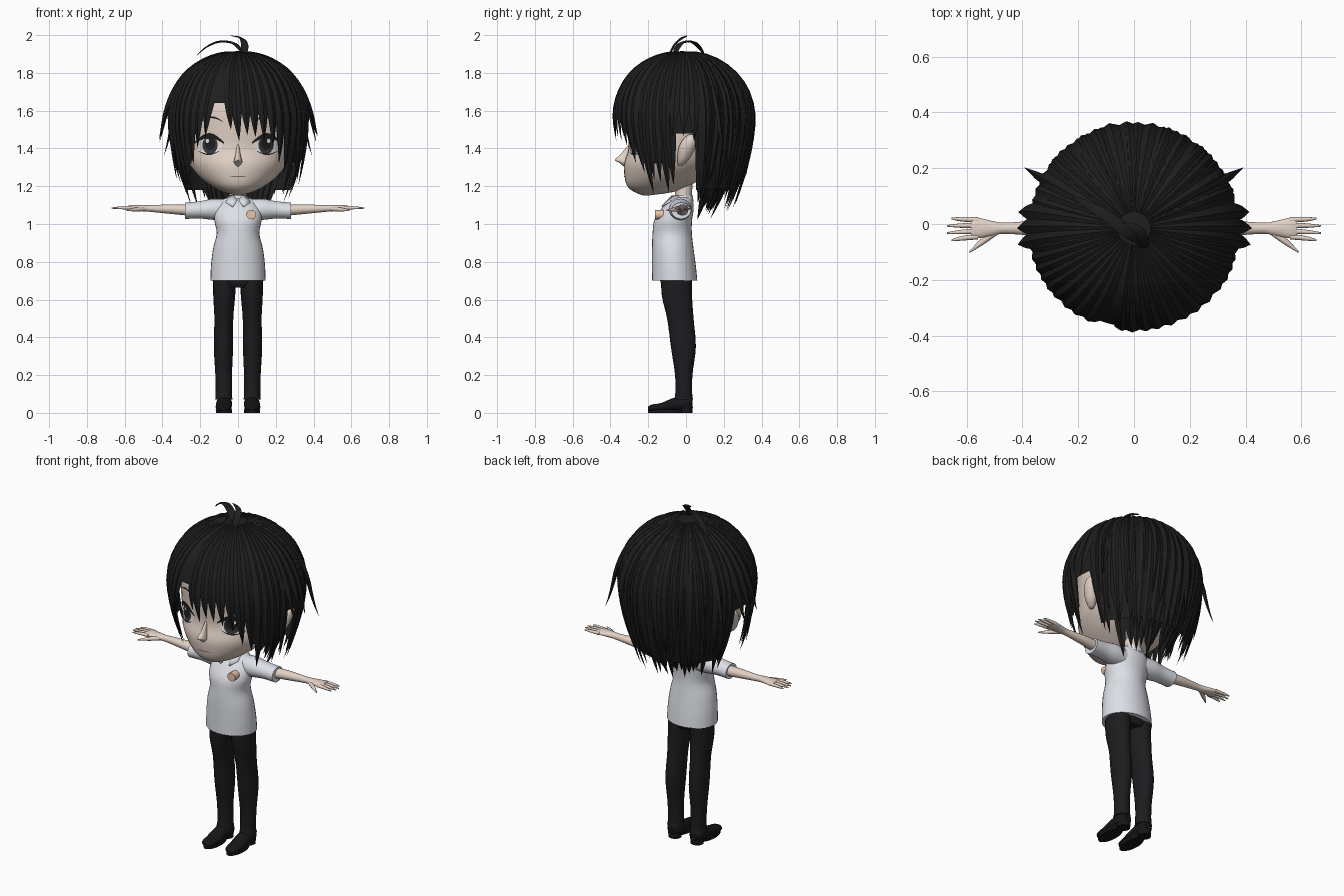
import bpy, bmesh, math, random
from mathutils import Vector
from mathutils.bvhtree import BVHTree

random.seed(4)
if "Cube" in bpy.data.objects:
    bpy.data.objects.remove(bpy.data.objects["Cube"])


def material(name, r, g, b):
    m = bpy.data.materials.new(name)
    m.use_nodes = True
    m.diffuse_color = (r, g, b, 1)
    m.node_tree.nodes["Principled BSDF"].inputs["Base Color"].default_value = (r, g, b, 1)
    return m


skin = material("skin", .76, .64, .56)
white_cloth = material("white cloth", .8, .82, .88)
hair_black = material("hair black", .013, .013, .013)
trouser_black = material("trouser black", .012, .012, .014)
shoe_black = material("shoe black", .008, .008, .01)
eye_white = material("eye white", .85, .84, .82)
iris_grey = material("iris grey", .04, .04, .045)
lip_brown = material("lip brown", .25, .15, .12)
badge_tan = material("badge tan", .8, .55, .38)


def finish(name, bm, mat, mirror=False, angle=40):
    bmesh.ops.remove_doubles(bm, verts=bm.verts, dist=.00005)
    bmesh.ops.recalc_face_normals(bm, faces=bm.faces)
    mesh = bpy.data.meshes.new(name)
    bm.to_mesh(mesh)
    bm.free()
    mesh.materials.append(mat)
    ob = bpy.data.objects.new(name, mesh)
    bpy.context.collection.objects.link(ob)
    bpy.ops.object.select_all(action='DESELECT')
    ob.select_set(True)
    bpy.context.view_layer.objects.active = ob
    bpy.ops.object.shade_smooth_by_angle(angle=math.radians(angle))
    if mirror:
        ob.modifiers.new("mirror", 'MIRROR')
    return ob


def skin_rings(bm, rings, caps=True):
    rows = [[bm.verts.new(p) for p in ring] for ring in rings]
    n = len(rows[0])
    for a, b in zip(rows, rows[1:]):
        for i in range(n):
            bm.faces.new((a[i], a[(i + 1) % n], b[(i + 1) % n], b[i]))
    if caps:
        bm.faces.new(rows[0])
        bm.faces.new(rows[-1])


def spline(keys, steps):
    """Smooth interpolation through a list of tuples."""
    out = []
    for i in range(len(keys) - 1):
        quad = [keys[max(i - 1, 0)], keys[i], keys[i + 1], keys[min(i + 2, len(keys) - 1)]]
        for k in range(steps):
            t = k / steps
            out.append([b + t * ((c - a) + t * ((2 * a - 5 * b + 4 * c - d) + t * (3 * (b - c) + d - a))) / 2
                        for a, b, c, d in zip(*quad)])
    return out + [list(keys[-1])]


def add_tube(bm, axis, keys, steps=4, sides=24):
    """Loft ellipses along an axis; a key is (position, centre, centre, radius, radius)."""
    rings = []
    for t, c, d, r, q in spline(keys, steps):
        ring = []
        for i in range(sides):
            a = math.tau * i / sides
            u, v = c + r * math.cos(a), d + q * math.sin(a)
            ring.append({'x': (t, u, v), 'y': (u, t, v), 'z': (u, v, t)}[axis])
        rings.append(ring)
    skin_rings(bm, rings)


def tube(name, mat, axis, keys, mirror=False, **options):
    bm = bmesh.new()
    add_tube(bm, axis, keys, **options)
    return finish(name, bm, mat, mirror)


# Head, nose, ears and neck
head = tube("head", skin, 'z', [
    (1.152, 0, -.21, .015, .02), (1.17, 0, -.17, .08, .105), (1.2, 0, -.15, .14, .16),
    (1.25, 0, -.11, .205, .215), (1.32, 0, -.07, .26, .258), (1.4, 0, -.04, .285, .265),
    (1.5, 0, -.02, .3, .29), (1.62, 0, -.01, .3, .3), (1.75, 0, 0, .25, .25), (1.86, 0, 0, .1, .1)],
    sides=40)
tube("nose", skin, 'z', [(1.3, 0, -.32, .004, .004), (1.325, 0, -.325, .022, .03), (1.34, 0, -.33, .02, .046),
                         (1.37, 0, -.315, .013, .03), (1.42, 0, -.3, .005, .005)], sides=16)
tube("ears", skin, 'z', [(1.31, .275, -.03, .012, .012), (1.34, .29, -.015, .028, .03), (1.4, .305, .005, .038, .045),
                         (1.45, .31, .025, .035, .04), (1.475, .305, .03, .012, .012)], True, sides=16)
tube("neck", skin, 'z', [(1.08, 0, -.015, .048, .045), (1.25, 0, -.01, .045, .045)])

# Painted face details: thin patches projected onto the face
face_tree = BVHTree.FromObject(head, bpy.context.evaluated_depsgraph_get())


def patch(name, mat, shape, lift, mirror=True, nu=24, nv=4):
    bm = bmesh.new()
    rows = []
    for j in range(nv + 1):
        row = []
        for i in range(nu + 1):
            x, z = shape(i / nu, j / nv)
            hit = face_tree.ray_cast(Vector((x, -1, z)), Vector((0, 1, 0)))[0]
            row.append(bm.verts.new((x, hit.y - lift, z)))
        rows.append(row)
    for a, b in zip(rows, rows[1:]):
        for i in range(nu):
            bm.faces.new((a[i], a[i + 1], b[i + 1], b[i]))
    return finish(name, bm, mat, mirror)


def disc(cx, cz, rx, rz):
    return lambda u, v: (cx + rx * v * math.cos(math.tau * u), cz + rz * v * math.sin(math.tau * u))


def stroke(x0, x1, z, arch, thick):
    return lambda u, v: (x0 + (x1 - x0) * u,
                         z + arch * math.sin(math.pi * u) + thick * v * math.sin(math.pi * (.1 + .8 * u)))


patch("eye_whites", eye_white, disc(.15, 1.415, .066, .048), .003)
patch("irises", iris_grey, disc(.148, 1.418, .04, .048), .005)
patch("pupils", hair_black, disc(.148, 1.425, .028, .034), .007)
patch("eye_highlights", eye_white, disc(.162, 1.44, .009, .011), .009)
patch("upper_lashes", hair_black, stroke(.075, .23, 1.425, .03, .026), .008)
patch("lower_lashes", hair_black, stroke(.1, .21, 1.385, -.02, .007), .007)
patch("eyebrows", hair_black, stroke(.08, .2, 1.54, .02, .01), .004)
patch("mouth", lip_brown, stroke(-.045, .045, 1.252, -.004, .006), .004, False)

# Shirt: body, sleeves, collar and badge
tube("shirt_body", white_cloth, 'z', [
    (.7, 0, -.06, .146, .12), (.78, 0, -.064, .143, .116), (.87, 0, -.07, .132, .11),
    (.95, 0, -.073, .113, .104), (1.02, 0, -.068, .125, .1), (1.08, 0, -.045, .122, .086),
    (1.12, 0, -.03, .095, .066), (1.14, 0, -.02, .06, .05)], sides=32)
tube("sleeves", white_cloth, 'x', [(.05, -.03, 1.075, .055, .055), (.13, -.03, 1.078, .06, .056),
                                   (.2, -.028, 1.075, .052, .046), (.28, -.026, 1.07, .052, .043)], True)
tube("collar_band", white_cloth, 'z', [(1.115, 0, -.022, .068, .062), (1.15, 0, -.018, .056, .054)])
bm = bmesh.new()
bm.faces.new([bm.verts.new(p) for p in
              ((.004, -.09, 1.125), (.03, -.13, 1.095), (.065, -.09, 1.115), (.055, -.04, 1.15), (.02, -.075, 1.15))])
finish("collar_flaps", bm, white_cloth, True).modifiers.new("thickness", 'SOLIDIFY').thickness = .008
tube("badge", badge_tan, 'y', [(-.164, .07, 1.05, .025, .025), (-.12, .07, 1.05, .025, .025)], sides=16)

# Arms with hands
bm = bmesh.new()
add_tube(bm, 'x', [(.24, -.022, 1.072, .034, .03), (.34, -.016, 1.078, .028, .026), (.46, -.015, 1.082, .02, .018),
                   (.5, -.016, 1.084, .025, .017), (.56, -.014, 1.086, .037, .014), (.585, -.014, 1.086, .034, .01)])
for i in range(4):
    y = .015 - .02 * i
    tip = .655 + .015 * (i in (1, 2))
    add_tube(bm, 'x', [(.56, y, 1.086, .01, .01), (.62, y * 1.15, 1.086, .008, .008),
                       (tip, y * 1.3, 1.084, .003, .003)], sides=10)
add_tube(bm, 'x', [(.49, -.025, 1.08, .014, .012), (.54, -.06, 1.077, .014, .011), (.59, -.1, 1.073, .004, .004)],
         sides=10)
finish("arms", bm, skin, True)

# Trousers
tube("trouser_hips", trouser_black, 'z', [(.665, 0, -.05, .1, .07), (.7, 0, -.052, .134, .085), (.8, 0, -.06, .12, .09)])
tube("trouser_legs", trouser_black, 'z', [
    (.07, .075, -.012, .046, .05), (.1, .075, -.012, .043, .045), (.2, .076, -.012, .044, .046),
    (.35, .077, -.014, .051, .066), (.5, .075, -.03, .05, .07), (.62, .073, -.048, .058, .08),
    (.74, .07, -.05, .062, .082)], True)

# Shoes with soles and heels
tube("shoes", shoe_black, 'y', [(.035, .073, .05, .02, .025), (.01, .073, .05, .04, .038), (-.06, .074, .045, .042, .036),
                                (-.13, .076, .03, .042, .023), (-.18, .077, .026, .034, .018),
                                (-.202, .077, .024, .012, .009)], True)
tube("shoe_soles", shoe_black, 'z', [(0, .075, -.11, .042, .09), (.018, .075, -.1, .043, .1)], True)
tube("shoe_heels", shoe_black, 'z', [(0, .073, 0, .036, .034), (.03, .073, 0, .038, .036)], True)

# Hair: a shell running from the crown over a dome, then down and inward
DOME, CROWN_Z, CENTRE_Y = .365, 1.55, -.015
QUARTER = DOME * math.pi / 2


def scalp(az, u, out=0):
    a = math.radians(az)
    if u < QUARTER:
        r, z = DOME * math.sin(u / DOME), CROWN_Z + DOME * math.cos(u / DOME)
    else:
        d = u - QUARTER
        r, z = DOME - .05 * d - .45 * d * d, CROWN_Z - d
    r += out
    return Vector((r * math.sin(a), CENTRE_Y - r * math.cos(a), z))


def length_to(z):
    return QUARTER + CROWN_Z - z if z < CROWN_Z else DOME * math.acos((z - CROWN_Z) / DOME)


def strand(bm, path, width, thick, root=.25):
    """Tapered four-sided lock along a path."""
    rings, last = [], len(path) - 1
    for k, p in enumerate(path):
        s = k / last
        tangent = (path[min(k + 1, last)] - path[max(k - 1, 0)]).normalized()
        out = p - Vector((0, CENTRE_Y, min(p.z, CROWN_Z)))
        side = tangent.cross(out).normalized()
        out = side.cross(tangent).normalized()
        f = min(1, root + 1.9 * s) * (1 - s ** 3.5) + .004
        rings.append([p + side * width * f, p + out * thick * f, p - side * width * f, p - out * thick * f])
    skin_rings(bm, rings)


def lock(bm, az0, az1, bottom, width=.05, flick=0., sink=0., start=.06):
    end = length_to(bottom)
    path = []
    for k in range(15):
        s = k / 14
        path.append(scalp(az0 + (az1 - az0) * s * s, start + (end - start) * s, flick * s ** 4 - sink))
    strand(bm, path, width, .017)


def cap_bottom(az):
    a = abs(az)
    return 1.64 if a < 46 else 1.32 if a < 82 else 1.48 if a < 104 else 1.18


bm = bmesh.new()
skin_rings(bm, [[scalp(az, length_to(cap_bottom(az)) * j / 24) for az in range(-180, 180, 4)]
                for j in range(25)], caps=False)
finish("hair_cap", bm, hair_black)

# Fringe, parted to one side
bm = bmesh.new()
for az0, az1, bottom in ((-22, -29, 1.46), (-30, -38, 1.4), (-38, -46, 1.31), (-46, -54, 1.25), (-9, -6, 1.5),
                         (-4, 1, 1.44), (4, 8, 1.47), (11, 15, 1.46), (19, 23, 1.44), (27, 32, 1.41),
                         (35, 41, 1.32), (43, 50, 1.27)):
    lock(bm, az0, az1, bottom, .042)
finish("hair_fringe", bm, hair_black)

# Side locks in front of and above the ears
bm = bmesh.new()
for sign in (-1, 1):
    for az in range(54, 84, 6):
        lock(bm, sign * az, sign * (az + 3), random.uniform(1.15, 1.24), .042, random.uniform(0, .04))
    for az in (84, 92, 100):
        lock(bm, sign * az, sign * (az - 2), 1.43 + random.uniform(0, .04), .042, .065)
    lock(bm, sign * 118, sign * 119, 1.36, .02, .11)
finish("hair_sides", bm, hair_black)

# Back hair in layers: long, shorter outer flicks, and the nape
bm = bmesh.new()
for az in range(108, 256, 7):
    lock(bm, az, az + random.uniform(-4, 4), random.uniform(1.06, 1.17), .046, random.uniform(0, .03))
for az in range(112, 252, 10):
    lock(bm, az, az + random.uniform(-6, 6), random.uniform(1.2, 1.32), .038, random.uniform(0, .03), -.004)
for az in range(125, 240, 9):
    lock(bm, az, az + random.uniform(-5, 5), random.uniform(1.02, 1.1), .042, 0, .07, QUARTER)
finish("hair_back", bm, hair_black)

# Two loose curls on the crown
bm = bmesh.new()
for keys, width in ((((.03, -.06, 1.9), (-.02, -.03, 1.955), (-.1, .03, 1.965), (-.17, .07, 1.935), (-.22, .1, 1.89)), .022),
                    (((.03, -.09, 1.89), (.035, -.06, 1.95), (.015, -.02, 1.985), (-.04, .005, 1.997)), .02)):
    strand(bm, [Vector(p) for p in spline(keys, 4)], width, .006, .6)
finish("hair_curls", bm, hair_black)
